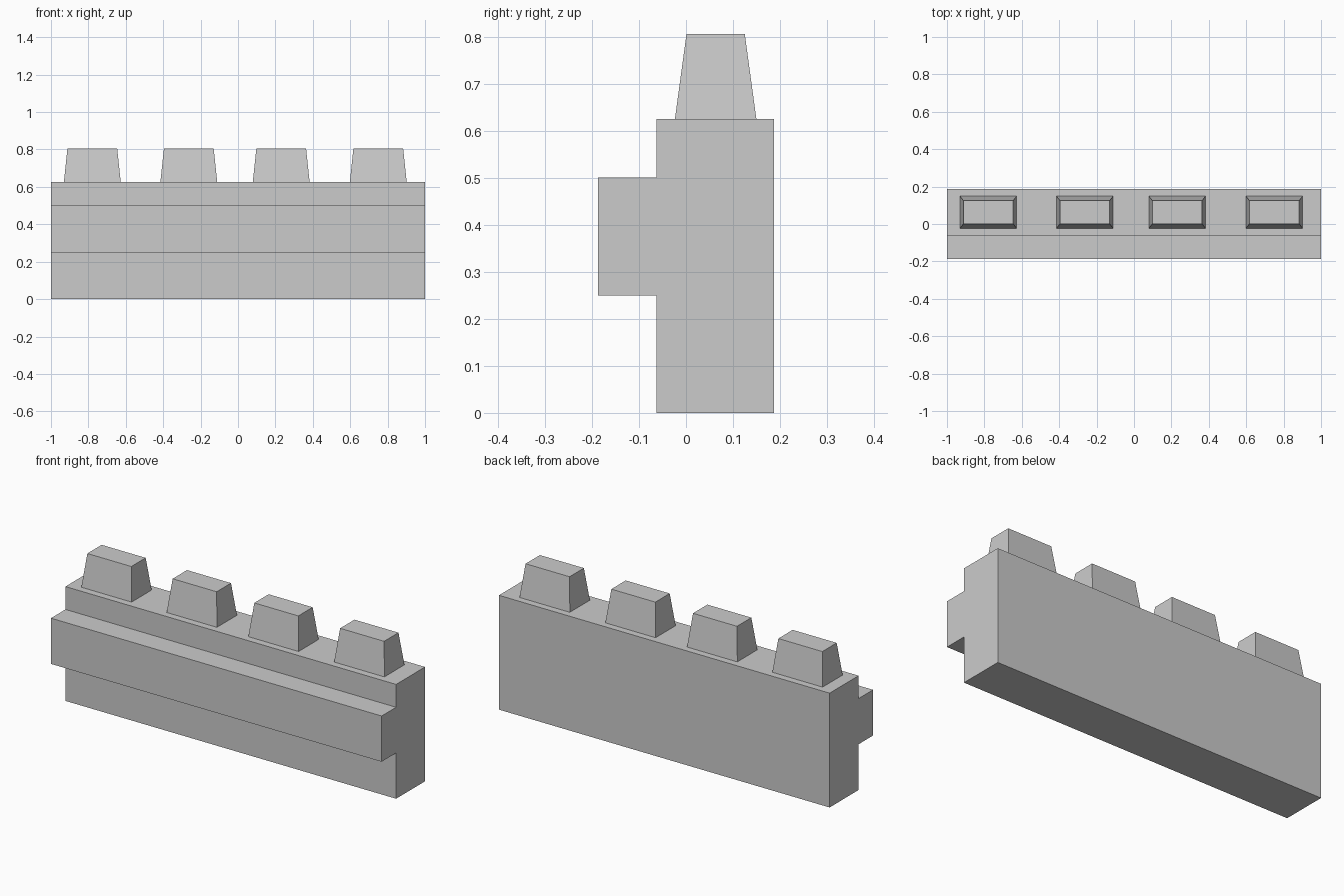
import bpy
import bmesh

if "Cube" in bpy.data.objects:
    bpy.data.objects.remove(bpy.data.objects["Cube"], do_unlink=True)

STONE = (0.6, 0.6, 0.6, 1.0)
stone = bpy.data.materials.new("grey_stone")
stone.use_nodes = True
stone.diffuse_color = STONE
stone.node_tree.nodes["Principled BSDF"].inputs["Base Color"].default_value = STONE


def loft(name, first, second):
    """Solid spanning two matching outlines."""
    bm = bmesh.new()
    a = [bm.verts.new(p) for p in first]
    b = [bm.verts.new(p) for p in second]
    bm.faces.new(a)
    bm.faces.new(b)
    for i in range(len(a)):
        j = (i + 1) % len(a)
        bm.faces.new((a[i], a[j], b[j], b[i]))
    bmesh.ops.recalc_face_normals(bm, faces=bm.faces[:])
    mesh = bpy.data.meshes.new(name)
    bm.to_mesh(mesh)
    bm.free()
    mesh.materials.append(stone)
    obj = bpy.data.objects.new(name, mesh)
    bpy.context.collection.objects.link(obj)
    return obj


def rectangle(cx, cy, width, depth, z):
    return [(cx + sx * width / 2, cy + sy * depth / 2, z)
            for sx, sy in ((-1, -1), (1, -1), (1, 1), (-1, 1))]


# Wall with a projecting front ledge, as one side profile (y, z)
WALL_TOP = 0.625
profile = [(-0.0625, 0), (0.1875, 0), (0.1875, WALL_TOP), (-0.0625, WALL_TOP),
           (-0.0625, 0.5), (-0.1875, 0.5), (-0.1875, 0.25), (-0.0625, 0.25)]
loft("wall", [(-1, y, z) for y, z in profile], [(1, y, z) for y, z in profile])

# Tapered merlons along the wall top
for number, x in enumerate((-0.779, -0.263, 0.231, 0.75), 1):
    loft(f"merlon_{number}",
         rectangle(x, 0.063, 0.304, 0.173, WALL_TOP),
         rectangle(x, 0.063, 0.266, 0.124, 0.805))
